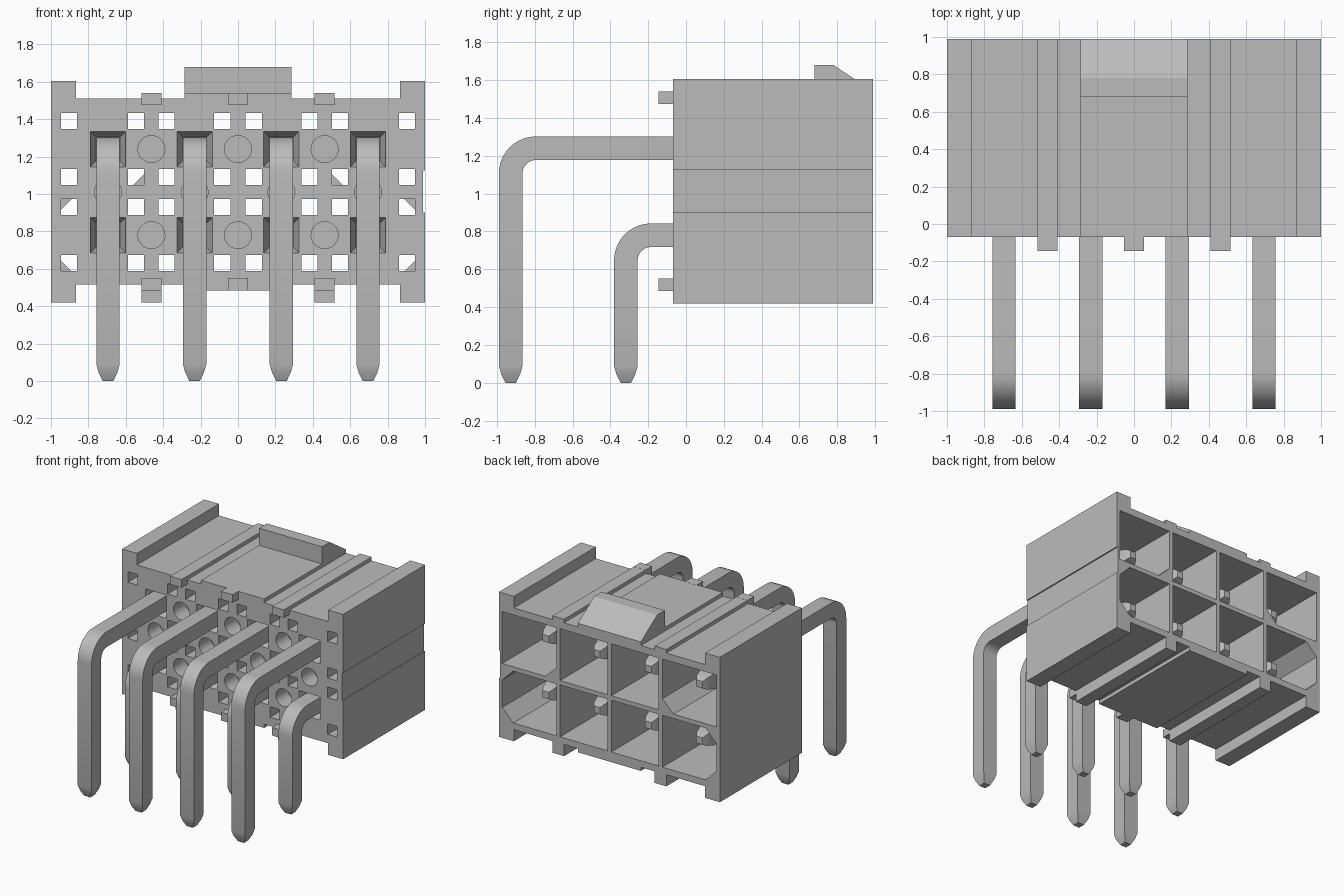
import bpy, bmesh
from math import sin, cos, pi
from mathutils import Vector

if "Cube" in bpy.data.objects:
    bpy.data.objects.remove(bpy.data.objects["Cube"], do_unlink=True)

grey = bpy.data.materials.new("plain grey")
grey.use_nodes = True
grey.diffuse_color = (0.5, 0.5, 0.5, 1)
grey.node_tree.nodes["Principled BSDF"].inputs["Base Color"].default_value = (0.5, 0.5, 0.5, 1)

FRONT, BACK, FLOOR = -0.07, 0.99, 0.17
COLUMNS = (-0.695, -0.232, 0.232, 0.695)
LOW, HIGH = 0.78, 1.24


def add_loft(bm, rings):
    """Skin a list of equal-length rings and cap both ends."""
    loops = [[bm.verts.new(p) for p in ring] for ring in rings]
    n = len(loops[0])
    faces = [bm.faces.new(loops[0]), bm.faces.new(loops[-1])]
    for a, b in zip(loops, loops[1:]):
        for i in range(n):
            j = (i + 1) % n
            faces.append(bm.faces.new((a[i], a[j], b[j], b[i])))
    bmesh.ops.recalc_face_normals(bm, faces=faces)


def add_prism(bm, outline, y0, y1):
    """Extrude an x/z outline along y."""
    add_loft(bm, [[(x, y, z) for x, z in outline] for y in (y0, y1)])


def rect(x0, x1, z0, z1):
    return [(x0, z0), (x1, z0), (x1, z1), (x0, z1)]


def square(x, z, h):
    return rect(x - h, x + h, z - h, z + h)


def finish(name, bm):
    mesh = bpy.data.meshes.new(name)
    bm.to_mesh(mesh)
    bm.free()
    mesh.materials.append(grey)
    obj = bpy.data.objects.new(name, mesh)
    bpy.context.collection.objects.link(obj)
    return obj


def smooth(obj):
    bpy.ops.object.select_all(action="DESELECT")
    obj.select_set(True)
    bpy.context.view_layer.objects.active = obj
    bpy.ops.object.shade_smooth_by_angle(angle=pi / 7)


def cut(obj, bm):
    """Subtract the cutter shapes and discard the cutter."""
    cutter = finish("cutter", bm)
    cutter.hide_render = True
    mod = obj.modifiers.new("cut", "BOOLEAN")
    mod.operation, mod.solver, mod.object = "DIFFERENCE", "EXACT", cutter
    dg = bpy.context.evaluated_depsgraph_get()
    mesh = bpy.data.meshes.new_from_object(obj.evaluated_get(dg))
    obj.modifiers.clear()
    obj.data = mesh
    bpy.data.objects.remove(cutter, do_unlink=True)


# Housing: stepped outline with ears, ribs and a raised centre
top = [(0.285, 1.54), (0.285, 1.51), (0.41, 1.51), (0.41, 1.54), (0.515, 1.54),
       (0.515, 1.51), (0.865, 1.51), (0.865, 1.605), (1, 1.605)]
bottom = [(1, 0.42), (0.865, 0.42), (0.865, 0.515), (0.515, 0.515), (0.515, 0.42),
          (0.41, 0.42), (0.41, 0.515), (0.285, 0.515), (0.285, 0.485)]
groove = [(1, 1.125), (0.99, 1.125), (0.99, 0.9), (1, 0.9)]
left_side = [(-x, z) for x, z in reversed(top + bottom)]
bm = bmesh.new()
add_prism(bm, top + groove + bottom + left_side, FRONT, BACK)
housing = finish("housing", bm)

# Contact cells open at the back; keyed cells have chamfered corners
bm = bmesh.new()
c = 0.1
for s in (-1, 1):
    for z in (LOW, HIGH):
        z0, z1 = z - 0.212, z + 0.212
        inner = rect(0.018, 0.446, z0, z1)
        if z == LOW:
            outer = [(0.48, z0), (0.97 - c, z0), (0.97, z0 + c),
                     (0.97, z1 - c), (0.97 - c, z1), (0.48, z1)]
        else:
            outer = [(0.48 + c, z0), (0.97, z0), (0.97, z1), (0.48, z1), (0.48, z0 + c)]
        for outline in (inner, outer):
            add_prism(bm, [(s * x, zz) for x, zz in outline], FLOOR, BACK + 0.1)
cut(housing, bm)

# Front wall: square windows, pin funnels and round blind holes
bm = bmesh.new()
for z in (LOW, HIGH):
    for x in (-0.904, -0.545, -0.382, -0.084, 0.084, 0.382, 0.545, 0.904):
        for dz in (-0.15, 0.15):
            add_prism(bm, square(x, z + dz, 0.043), FRONT - 0.1, FLOOR + 0.01)
    for x in COLUMNS:
        add_loft(bm, [[(px, y, pz) for px, pz in square(x, z, h)]
                      for y, h in ((FRONT - 0.02, 0.101), (FRONT + 0.1, 0.064))])
rounds = [(x, z) for x in (-0.463, 0, 0.463) for z in (LOW, HIGH)]
rounds += [(x, (LOW + HIGH) / 2) for x in COLUMNS]
for x, z in rounds:
    ring = [(x + 0.072 * cos(i * pi / 16), z + 0.072 * sin(i * pi / 16)) for i in range(32)]
    add_prism(bm, ring, FRONT - 0.05, FRONT + 0.15)
cut(housing, bm)
smooth(housing)

# Latch wedge on top
bm = bmesh.new()
wedge = [(0.68, 1.53), (0.68, 1.68), (0.78, 1.68), (BACK, 1.54), (BACK, 1.53)]
add_loft(bm, [[(x, y, z) for y, z in wedge] for x in (-0.285, 0.285)])
finish("latch", bm)

# Spacer pegs on the front face
bm = bmesh.new()
for x in (-0.463, 0, 0.463):
    for z in (0.518, 1.508):
        add_prism(bm, rect(x - 0.053, x + 0.053, z - 0.033, z + 0.033), -0.145, FRONT + 0.01)
finish("spacer_pegs", bm)


def make_pin(name, x, z, y_down):
    """Square pin: straight run, quarter bend, downward leg, tapered ends."""
    r, h = 0.133, 0.0625
    path = [(0.82, z, 0, 0.45), (0.79, z, 0, 0.72), (0.72, z, 0, 1)]
    for i in range(11):
        a = i * pi / 20
        path.append((y_down + r - r * sin(a), z - r + r * cos(a), a, 1))
    path += [(y_down, 0.09, pi / 2, 1), (y_down, 0.045, pi / 2, 0.8), (y_down, 0, pi / 2, 0.45)]
    rings = []
    for y, pz, a, k in path:
        out = Vector((0, -sin(a), cos(a))) * h * k
        side = Vector((h * k, 0, 0))
        mid = Vector((x, y, pz))
        rings.append([mid - side - out, mid + side - out, mid + side + out, mid - side + out])
    bm = bmesh.new()
    add_loft(bm, rings)
    smooth(finish(name, bm))


# Two rows of right-angle pins
for i, x in enumerate(COLUMNS, 1):
    make_pin(f"upper_pin_{i}", x, HIGH, -0.927)
    make_pin(f"lower_pin_{i}", x, LOW, -0.318)
